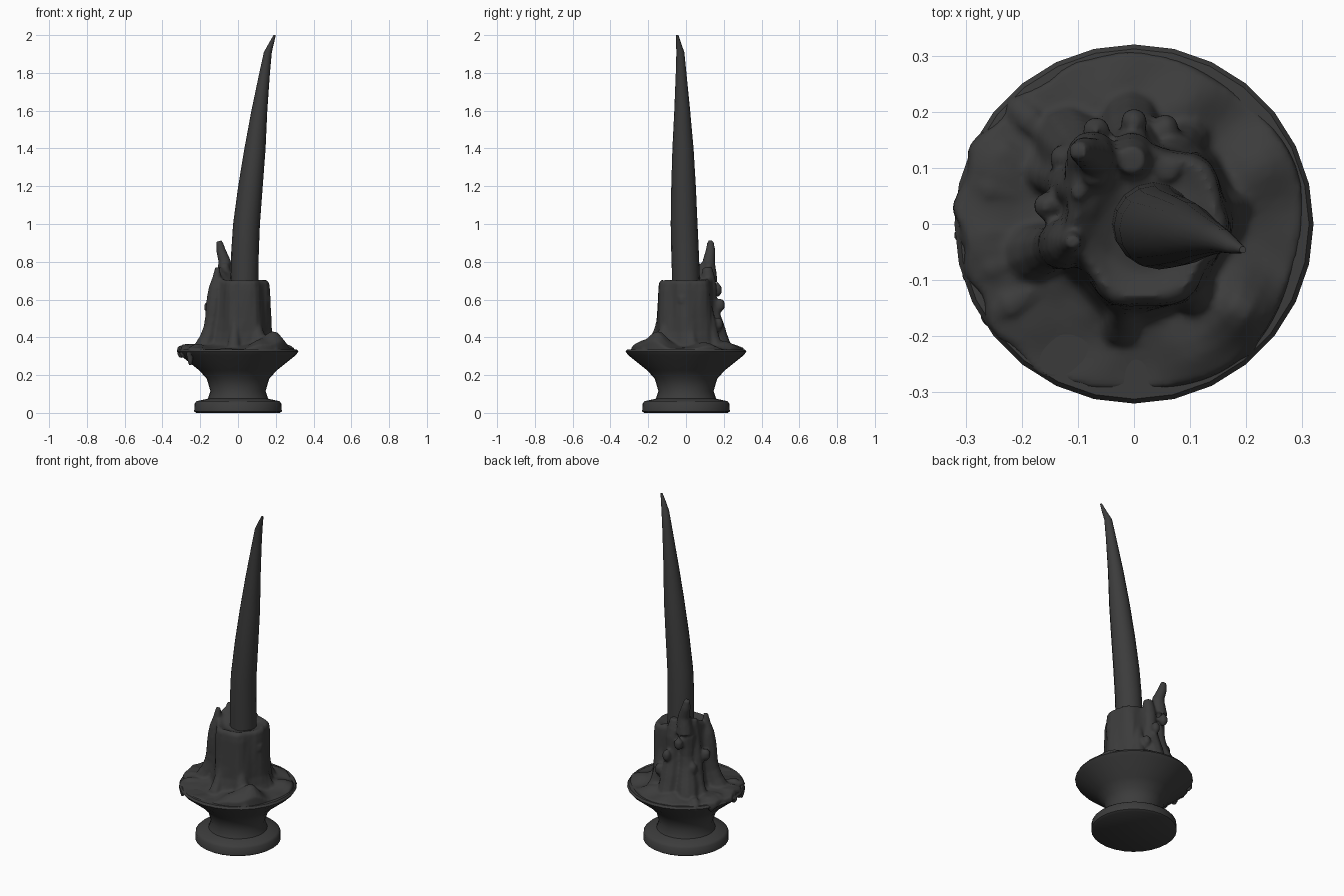
import bpy, bmesh, random
from math import sin, cos, pi, exp, radians, hypot
from mathutils import Vector

if "Cube" in bpy.data.objects:
    bpy.data.objects.remove(bpy.data.objects["Cube"])

random.seed(4)
dark = bpy.data.materials.new("dark_wax")
dark.diffuse_color = (0.045, 0.045, 0.045, 1)
dark.use_nodes = True
dark.node_tree.nodes["Principled BSDF"].inputs["Base Color"].default_value = dark.diffuse_color
wax = []


def mesh_from_rings(name, rings, angle=50):
    """Skin a stack of equal-length closed rings and cap both ends."""
    bm = bmesh.new()
    vs = [[bm.verts.new(p) for p in r] for r in rings]
    n = len(rings[0])
    for a, b in zip(vs, vs[1:]):
        for i in range(n):
            j = (i + 1) % n
            bm.faces.new((a[i], a[j], b[j], b[i]))
    bm.faces.new(vs[0][::-1])
    bm.faces.new(vs[-1])
    bmesh.ops.recalc_face_normals(bm, faces=bm.faces[:])
    me = bpy.data.meshes.new(name)
    bm.to_mesh(me)
    bm.free()
    ob = bpy.data.objects.new(name, me)
    bpy.context.collection.objects.link(ob)
    me.materials.append(dark)
    bpy.context.view_layer.objects.active = ob
    ob.select_set(True)
    bpy.ops.object.shade_smooth_by_angle(angle=radians(angle))
    ob.select_set(False)
    return ob


def circle(x, y, z, r, n=28):
    return [(x + r * cos(2 * pi * i / n), y + r * sin(2 * pi * i / n), z) for i in range(n)]


def drip(name, path, n=10):
    """Tapered wax tube through (x, y, z, radius) points."""
    pts = [Vector(p[:3]) for p in path]
    rings = []
    for k, p in enumerate(pts):
        t = (pts[min(k + 1, len(pts) - 1)] - pts[max(k - 1, 0)]).normalized()
        u = t.cross(Vector((.3, 1, 0))).normalized()
        v = t.cross(u)
        rings.append([p + path[k][3] * (u * cos(2 * pi * i / n) + v * sin(2 * pi * i / n)) for i in range(n)])
    wax.append(mesh_from_rings(name, rings))


def polar(r, deg):
    return r * cos(radians(deg)), r * sin(radians(deg))


# turned holder: foot, waist and flared dish
profile = [(.22, 0), (.232, .008), (.23, .05), (.218, .062), (.16, .075), (.146, .115), (.165, .18),
           (.205, .225), (.305, .305), (.32, .324), (.312, .336), (.1, .345)]
mesh_from_rings("candle_holder", [circle(0, 0, z, r) for r, z in profile])

# lumpy pool of wax over the dish: (angle, distance, height)
lumps = [(-38, .24, .09), (-62, .25, .04), (22, .24, .035), (70, .22, .04), (106, .23, .03),
         (155, .26, .025), (182, .27, .025), (208, .25, .02)]
rings = []
for f in (1, .985, .93, .85, .75, .65, .55, .45, .3):
    ring = []
    for i in range(72):
        a = 2 * pi * i / 72
        left = max(0, -cos(a))
        r = f * (.303 + .006 * sin(5 * a) + left * (.012 + .01 * sin(17 * a)))
        x, y = polar(r, 360 * i / 72)
        z = .338 + .03 * max(0, 1 - max(0, r - .14) / .12) ** 2 + .006 * f * sin(11 * a + 9 * r) * sin(30 * r)
        for deg, d, h in lumps:
            lx, ly = polar(d, deg)
            z += h * exp(-hypot(x - lx, y - ly) ** 2 / .0045)
        ring.append((x, y, .316 if f == 1 else z))
    rings.append(ring)
wax.append(mesh_from_rings("wax_pool", rings))

# melted stump, flaring down into the pool and rising at the back left
rings = []
for z, grow in ((.33, 1.25), (.38, 1.12), (.43, 1.06), (.5, 1.03), (.65, 1), (.69, .97), (.705, .88), (.69, .62)):
    ring = []
    for i in range(36):
        a = 2 * pi * i / 36
        r = .146 + .01 * cos(a + .5) + .006 * sin(3 * a) + .006 * sin(7 * a + z * 4)
        r = r * grow + random.uniform(-.002, .002)
        rise = max(0, cos(a - 2.5)) ** 2 * .3 * max(0, z - .5)
        lean = .012 - .06 * max(0, -cos(a)) * max(0, .6 - z)
        ring.append((lean + r * cos(a), .005 + r * sin(a), z + rise))
    rings.append(ring)
wax.append(mesh_from_rings("wax_stump", rings))

# tall bent taper: (x, y, z, radius)
taper = [(.033, .003, .62, .074), (.037, -.005, .85, .073), (.045, -.01, 1, .071), (.066, -.013, 1.2, .065),
         (.09, -.016, 1.4, .056), (.113, -.02, 1.6, .042), (.141, -.026, 1.8, .028), (.158, -.03, 1.91, .021),
         (.178, -.04, 1.96, .013), (.194, -.046, 2, .006)]
mesh_from_rings("taper_candle", [circle(*p, 16) for p in taper])

# runs down the stump, thickening and spreading as they fall: angle, top height, width
for k, (deg, top, w) in enumerate([(128, .79, .046), (92, .77, .044), (58, .71, .034), (150, .77, .03),
                                   (196, .77, .04), (263, .69, .024), (312, .69, .03), (10, .69, .024)]):
    path = []
    for s in range(9):
        t = s / 8
        x, y = polar(.113 + .03 * t + .045 * t ** 4, deg)
        width = w * (.45 + .55 * min(1, t * 4) + .35 * t ** 3 + .15 * sin(9 * t + k))
        path.append((x, y, top + (.34 - top) * t, width))
    drip(f"wax_run_{k}", path)

# curled horn standing above the back run
drip("wax_horn", [(-.1, .13, .91, .017), (-.09, .13, .86, .026), (-.07, .12, .8, .034), (-.075, .12, .7, .048)])

# small beads half sunk in the sides: angle, height
for i, (deg, z) in enumerate([(90, .57), (112, .65), (137, .5), (72, .47), (168, .56), (-7, .6)]):
    x, y = polar(.152 + .03 * max(0, sin(radians(deg))), deg)
    drip(f"wax_bead_{i}", [(x, y, z + h * .024, r * .024) for h, r in ((1.4, .4), (.6, 1), (-.6, 1), (-1.5, .3))])

# drips hanging over the left rim and front right edge: angle, lowest point
for i, (deg, low) in enumerate([(135, .31), (152, .29), (166, .31), (184, .29), (197, .29), (213, .25), (312, .32)]):
    drip(f"rim_drip_{i}", [(*polar(r, deg), z, s) for r, z, s in
                           ((.21, .335, .025), (.265, .338, .03), (.292, .328, .026), (.304, .31, .02), (.3, low, .01))])

# fuse all the wax into one melted body
for ob in wax:
    ob.modifiers.clear()
    ob.select_set(True)
bpy.context.view_layer.objects.active = wax[0]
bpy.ops.object.join()
body = wax[0]
body.name = "melted_wax"
fuse = body.modifiers.new("fuse", "REMESH")
fuse.mode = "VOXEL"
fuse.voxel_size = .008
fuse.use_smooth_shade = True
melt = body.modifiers.new("melt", "SMOOTH")
melt.factor = .5
melt.iterations = 3
